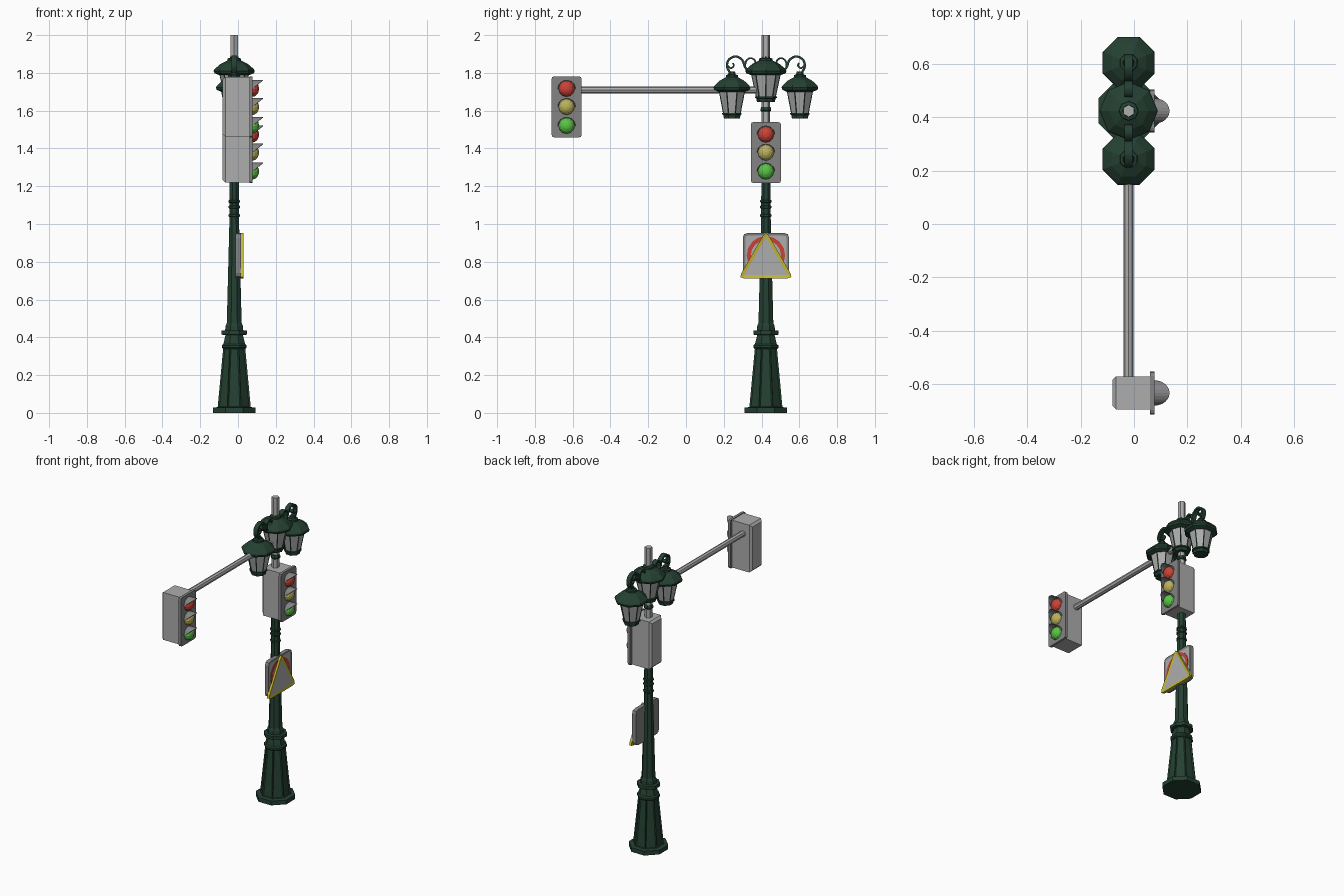
import bpy, bmesh, math
from mathutils import Vector

cube = bpy.data.objects.get("Cube")
if cube:
    bpy.data.objects.remove(cube, do_unlink=True)

PX, PY = -0.02, 0.423          # axis of the main post
FLAT = math.pi / 8             # turns an octagon so its flats face the axes


def material(name, r, g, b):
    m = bpy.data.materials.new(name)
    m.use_nodes = True
    m.diffuse_color = (r, g, b, 1)
    m.node_tree.nodes["Principled BSDF"].inputs["Base Color"].default_value = (r, g, b, 1)
    return m


GREEN = material("dark green iron", 0.018, 0.052, 0.032)
LIGHT = material("light grey", 0.42, 0.42, 0.42)
MID = material("mid grey", 0.23, 0.23, 0.23)
RED = material("red", 0.6, 0.055, 0.038)
AMBER = material("amber lens", 0.5, 0.44, 0.11)
GO = material("green lens", 0.1, 0.55, 0.06)
YELLOW = material("sign yellow", 0.56, 0.49, 0.03)


def finish(name, bm, *mats):
    bmesh.ops.recalc_face_normals(bm, faces=bm.faces)
    mesh = bpy.data.meshes.new(name)
    bm.to_mesh(mesh)
    bm.free()
    for m in mats:
        mesh.materials.append(m)
    ob = bpy.data.objects.new(name, mesh)
    bpy.context.collection.objects.link(ob)
    return ob


def lathe(profile, x, y, sides=8, phase=FLAT):
    """Stack of polygon rings; the radius runs to the corners."""
    bm = bmesh.new()
    rings = [[bm.verts.new((x + r * math.cos(phase + math.tau * i / sides),
                            y + r * math.sin(phase + math.tau * i / sides), z))
              for i in range(sides)] for r, z in profile]
    for a, b in zip(rings, rings[1:]):
        for i in range(sides):
            j = (i + 1) % sides
            bm.faces.new((a[i], a[j], b[j], b[i]))
    bm.faces.new(rings[0])
    bm.faces.new(rings[-1])
    bmesh.ops.recalc_face_normals(bm, faces=bm.faces)
    return bm


def prism(outline, x0, x1, rim=0, depth=0):
    """Outline in (y, z) extruded along x; a rim insets the +x face as slot 1."""
    bm = bmesh.new()
    back = [bm.verts.new((x0, y, z)) for y, z in outline]
    front = [bm.verts.new((x1, y, z)) for y, z in outline]
    bm.faces.new(back)
    face = bm.faces.new(front)
    n = len(outline)
    for i in range(n):
        j = (i + 1) % n
        bm.faces.new((back[i], back[j], front[j], front[i]))
    bmesh.ops.recalc_face_normals(bm, faces=bm.faces)
    if rim:
        bmesh.ops.inset_region(bm, faces=[face], thickness=rim, depth=-depth)
        face.material_index = 1
    return bm


def rounded(points, r):
    out = []
    pts = [Vector(p) for p in points]
    for i, p in enumerate(pts):
        a = p + (pts[i - 1] - p).normalized() * r
        b = p + (pts[(i + 1) % len(pts)] - p).normalized() * r
        out += [a, (a + b + 2 * p) / 4, b]
    return out


def rectangle(y, z0, z1, half, r):
    return rounded([(y - half, z0), (y + half, z0), (y + half, z1), (y - half, z1)], r)


def smooth_path(points, steps=5):
    p = [Vector(q) for q in points]
    p = [p[0]] + p + [p[-1]]
    out = []
    for a, b, c, d in zip(p, p[1:], p[2:], p[3:]):
        for k in range(steps):
            t = k / steps
            out.append(0.5 * (2 * b + (c - a) * t + (2 * a - 5 * b + 4 * c - d) * t * t
                              + (3 * b - a - 3 * c + d) * t ** 3))
    return out + [p[-1]]


def ribbon(name, points, side, half=0.006):
    """Flat iron strip bent along a path of (distance from post, height)."""
    path = smooth_path(points)
    left, right = [], []
    for i, p in enumerate(path):
        t = (path[min(i + 1, len(path) - 1)] - path[max(i - 1, 0)]).normalized()
        n = Vector((-t.y, t.x)) * half
        left.append(p + n)
        right.append(p - n)
    outline = [(PY + side * q.x, q.y) for q in left + right[::-1]]
    finish(name, prism(outline, PX - 0.015, PX + 0.015), GREEN)


# Post: fluted pedestal, collars and tapering shaft
finish("post_plinth", lathe([(0.122, 0), (0.122, 0.028), (0.1, 0.03)], PX, PY), GREEN)
pedestal = lathe([(0.095, 0.028), (0.063, 0.345)], PX, PY)
panels = [f for f in pedestal.faces if len(f.verts) == 4]
bmesh.ops.inset_individual(pedestal, faces=panels, thickness=0.01, depth=-0.006)
finish("post_pedestal", pedestal, GREEN)
finish("post_collar", lathe([(0.064, 0.338), (0.071, 0.345), (0.071, 0.358), (0.062, 0.365),
                             (0.05, 0.412), (0.072, 0.414), (0.072, 0.435), (0.052, 0.437),
                             (0.05, 0.46), (0.043, 0.475)], PX, PY), GREEN)
finish("post_shaft", lathe([(0.043, 0.46), (0.028, 1.0), (0.026, 1.22)], PX, PY), GREEN)
for z in (1.045, 1.09, 1.12):
    finish("shaft_ring", lathe([(0.028, z - 0.008), (0.033, z - 0.004),
                                (0.033, z + 0.004), (0.028, z + 0.008)], PX, PY), GREEN)
finish("upper_pole", lathe([(0.023, 1.2), (0.023, 2)], PX, PY, 6, math.pi / 2), LIGHT)
finish("pole_collar", lathe([(0.026, 1.595), (0.03, 1.6), (0.03, 1.61), (0.026, 1.62)], PX, PY), GREEN)


# Lanterns
def lantern(name, y, z, size, phase):
    def ring(*pairs):
        return lathe([(r * size, z + h) for r, h in pairs], PX, y, 8, phase)
    finish(name + "_roof", ring((0.075, -0.022), (0.1, -0.012), (0.105, 0), (0.1, 0.01), (0.07, 0.037),
                                (0.035, 0.055), (0.034, 0.066), (0.022, 0.07), (0.018, 0.085)), GREEN)
    body = ring((0.05, -0.14), (0.076, -0.015))
    panes = [f for f in body.faces if len(f.verts) == 4]
    bmesh.ops.inset_individual(body, faces=panes, thickness=0.007, depth=-0.003)
    for f in panes:
        f.material_index = 1
    finish(name + "_body", body, GREEN, LIGHT)
    finish(name + "_foot", ring((0.046, -0.163), (0.049, -0.145), (0.056, -0.142), (0.056, -0.134)), GREEN)


lantern("centre_lantern", PY, 1.81, 1.04, 0)
for side, label in ((-1, "front"), (1, "back")):
    lantern(label + "_lantern", PY + side * 0.18, 1.722, 1, FLAT)
    ribbon(label + "_scroll_arm", [(0.01, 1.76), (0.05, 1.795), (0.085, 1.805), (0.11, 1.83),
                                   (0.125, 1.868), (0.16, 1.887), (0.196, 1.87), (0.206, 1.835),
                                   (0.192, 1.805), (0.18, 1.795)], side)
    ribbon(label + "_inner_curl", [(0.11, 1.83), (0.105, 1.862), (0.083, 1.878), (0.06, 1.868),
                                   (0.057, 1.847), (0.072, 1.84)], side, 0.0045)
    ribbon(label + "_outer_curl", [(0.205, 1.84), (0.186, 1.825), (0.17, 1.838), (0.175, 1.852)], side, 0.0045)

# Horizontal arm
arm = bmesh.new()
bmesh.ops.create_cone(arm, cap_ends=True, segments=8, radius1=0.019, radius2=0.019, depth=1.0)
for v in arm.verts:
    v.co = Vector((PX + v.co.x, v.co.z - 0.08, 1.71 + v.co.y))
finish("signal_arm", arm, LIGHT)


# Signal heads
def signal(name, y, z):
    box = bmesh.new()
    bmesh.ops.create_cube(box, size=1)
    for v in box.verts:
        v.co = Vector((-0.01 + v.co.x * 0.142, y + v.co.y * 0.124, z + v.co.z * 0.315))
    rear = [e for e in box.edges if all(v.co.x < -0.05 for v in e.verts)]
    bmesh.ops.bevel(box, geom=rear, offset=0.014, segments=1, affect='EDGES')
    finish(name + "_box", box, LIGHT)
    plate = rectangle(y, z - 0.162, z + 0.162, 0.08, 0.016)
    finish(name + "_plate", prism(plate, 0.06, 0.077), MID)
    for label, mat, h in (("red", RED, 0.096), ("amber", AMBER, 0), ("green", GO, -0.1)):
        lens = bmesh.new()
        bmesh.ops.create_uvsphere(lens, u_segments=12, v_segments=8, radius=0.043)
        bmesh.ops.bisect_plane(lens, geom=lens.verts[:] + lens.edges[:] + lens.faces[:],
                               plane_co=(0, 0, 0), plane_no=(0, 0, 1), clear_inner=True)
        for v in lens.verts:
            v.co = Vector((0.075 + v.co.z * 0.85, y + v.co.x, z + h + v.co.y))
        finish(f"{name}_{label}_lens", lens, mat)
        # Half-round hood cut on a slant
        hood = bmesh.new()
        rows = []
        for k in range(13):
            t = math.pi * k / 12
            c, s = math.cos(t), math.sin(t)
            rows.append([hood.verts.new((x, y + r * c, z + h + r * s)) for x, r in
                         ((0.075, 0.047), (0.078 + 0.055 * s, 0.047),
                          (0.078 + 0.055 * s, 0.044), (0.075, 0.044))])
        for a, b in zip(rows, rows[1:]):
            for i in range(4):
                j = (i + 1) % 4
                hood.faces.new((a[i], a[j], b[j], b[i]))
        finish(f"{name}_{label}_hood", hood, MID)


signal("arm_signal", -0.632, 1.62)
signal("post_signal", PY, 1.378)

# Signs on the post: square panel with a red ring, triangle in front
finish("square_sign", prism(rectangle(PY, 0.715, 0.952, 0.122, 0.025), -0.012, 0.015, 0.014, 0.002), MID, LIGHT)
circle = [(PY + 0.102 * math.cos(math.tau * k / 16), 0.834 + 0.102 * math.sin(math.tau * k / 16))
          for k in range(16)]
finish("red_ring", prism(circle, 0.011, 0.016, 0.022, 0.001), RED, LIGHT)
triangle = rounded([(PY - 0.146, 0.712), (PY + 0.146, 0.712), (PY, 0.965)], 0.03)
finish("triangle_sign", prism(triangle, 0.012, 0.028, 0.017, 0.003), YELLOW, LIGHT)
